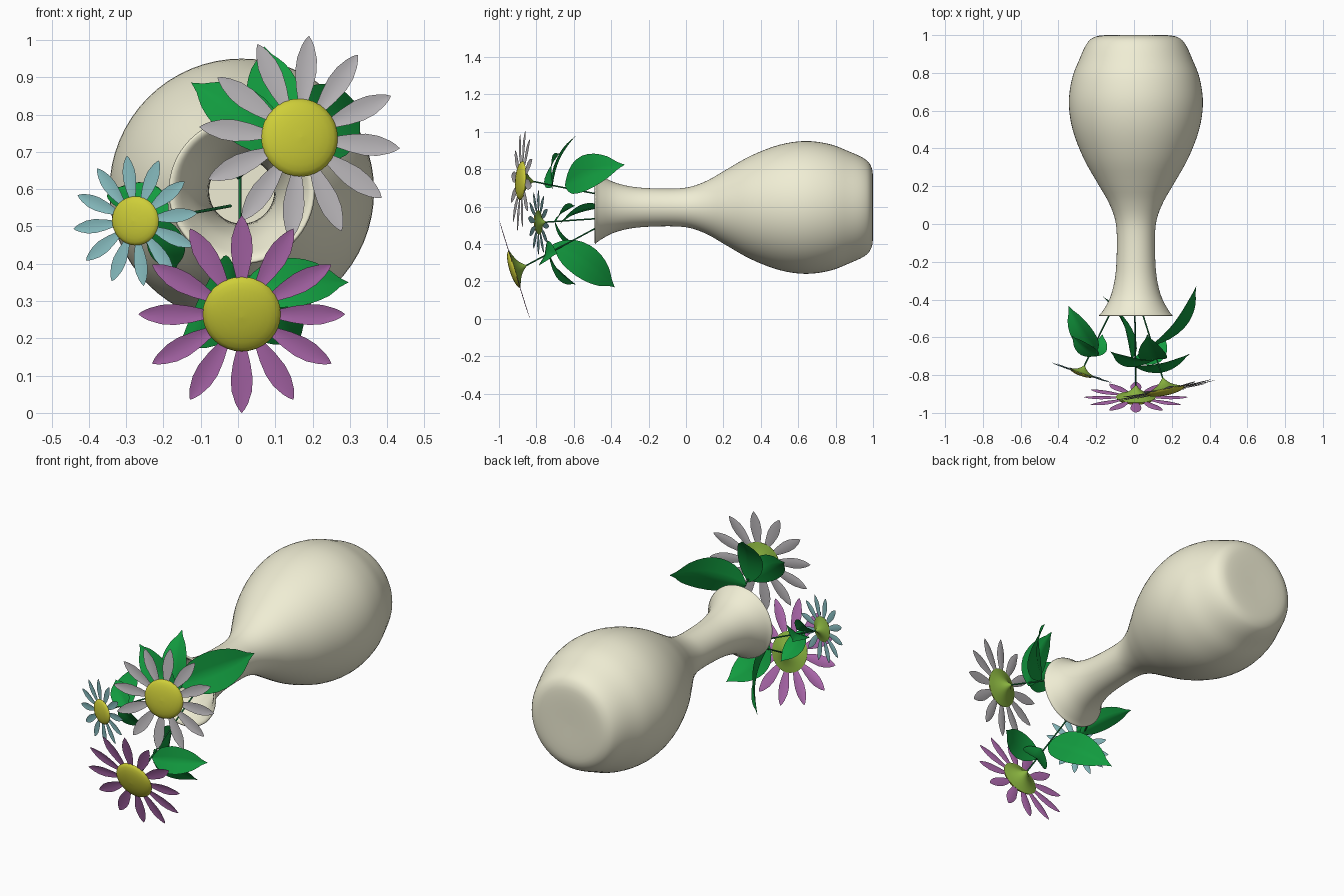
import bpy, math
from mathutils import Vector, Matrix

if "Cube" in bpy.data.objects:
    bpy.data.objects.remove(bpy.data.objects["Cube"])


def mat(name, r, g, b):
    m = bpy.data.materials.new(name)
    m.diffuse_color = (r, g, b, 1)
    m.use_nodes = True
    m.node_tree.nodes["Principled BSDF"].inputs["Base Color"].default_value = m.diffuse_color
    return m


CREAM = mat("cream", 0.87, 0.85, 0.66)
GREEN = mat("leaf_green", 0.006, 0.33, 0.05)
STEM = mat("stem_green", 0.01, 0.2, 0.05)
YELLOW = mat("yellow", 0.62, 0.62, 0.04)
LIME = mat("lime", 0.25, 0.45, 0.05)
PINK = mat("pink", 0.48, 0.16, 0.48)
WHITE = mat("white", 0.52, 0.5, 0.52)
BLUE = mat("blue", 0.25, 0.52, 0.54)


def build(name, verts, faces, m, matrix=Matrix()):
    me = bpy.data.meshes.new(name)
    me.from_pydata([tuple(v) for v in verts], [], faces)
    me.validate()
    me.materials.append(m)
    me.shade_smooth()
    ob = bpy.data.objects.new(name, me)
    ob.matrix_world = matrix
    bpy.context.collection.objects.link(ob)
    return ob


def frame(origin, x, y, z):
    return Matrix.Translation(origin) @ Matrix((x, y, z)).transposed().to_4x4()


def smooth(pts, n):
    """Catmull-Rom resampling of a 2D profile."""
    p = [Vector(q) for q in pts]
    p = [2 * p[0] - p[1]] + p + [2 * p[-1] - p[-2]]
    out = []
    for i in range(1, len(p) - 2):
        a, b, c, d = p[i - 1:i + 3]
        for k in range(n):
            t = k / n
            out.append(0.5 * (2 * b + (c - a) * t + (2 * a - 5 * b + 4 * c - d) * t * t
                              + (3 * b - a - 3 * c + d) * t ** 3))
    return out + [p[-2]]


def lathe(name, prof, seg, m, matrix):
    """Revolve (radius, height) points around local z."""
    verts, faces = [], []
    for r, h in prof:
        for s in range(seg):
            a = 2 * math.pi * s / seg
            verts.append((max(r, 1e-4) * math.cos(a), max(r, 1e-4) * math.sin(a), h))
    for i in range(len(prof) - 1):
        for s in range(seg):
            t = (s + 1) % seg
            faces.append((i * seg + s, i * seg + t, (i + 1) * seg + t, (i + 1) * seg + s))
    return build(name, verts, faces, m, matrix)


# Vase lying on its side, mouth toward -y (local z runs along -y)
outer = smooth([(0, -1.0), (0.16, -1.0), (0.225, -0.987), (0.263, -0.95), (0.3, -0.87),
                (0.338, -0.77), (0.355, -0.64), (0.335, -0.5), (0.278, -0.35), (0.205, -0.22),
                (0.147, -0.12), (0.112, -0.03), (0.101, 0.06), (0.103, 0.2), (0.113, 0.3),
                (0.137, 0.39), (0.175, 0.46), (0.196, 0.485)], 4)
inner = [Vector((max(r - 0.013, 0), max(h, -0.985))) for r, h in reversed(outer[4:-1])]
vase_frame = frame((0.01, 0, 0.595), Vector((1, 0, 0)), Vector((0, 0, 1)), Vector((0, -1, 0)))
vase = lathe("vase", outer + [Vector((0.19, 0.488))] + inner + [Vector((0, -0.985))],
             64, CREAM, vase_frame)


def stem(name, pts):
    cu = bpy.data.curves.new(name, "CURVE")
    cu.dimensions = "3D"
    cu.bevel_depth = 0.004
    cu.bevel_resolution = 2
    cu.use_fill_caps = True
    sp = cu.splines.new("POLY")
    sp.points.add(len(pts) - 1)
    for p, q in zip(sp.points, pts):
        p.co = (*q, 1)
    cu.materials.append(STEM)
    ob = bpy.data.objects.new(name, cu)
    bpy.context.collection.objects.link(ob)


def flower(name, center, normal, R, disc, start, m, root):
    z = Vector(normal).normalized()
    x = Vector((0, 0, 1)).cross(z).normalized()
    F = frame(Vector(center), x, z.cross(x), z)
    # Ring of twelve pointed petals
    shape = [(0.2, 0.04), (0.36, 0.052), (0.5, 0.085), (0.65, 0.106), (0.78, 0.098),
             (0.9, 0.062), (0.96, 0.032), (1.0, 0.002)]
    verts, faces = [], []
    for k in range(12):
        rot = Matrix.Rotation(math.radians(start + 30 * k), 3, "Z")
        o = len(verts)
        for r, w in shape:
            for c in (-1, -0.5, 0, 0.5, 1):
                verts.append(rot @ Vector((r * R, c * w * R, (0.12 * w * c * c + 0.004) * R)))
        for i in range(len(shape) - 1):
            for j in range(4):
                a = o + i * 5 + j
                faces.append((a, a + 5, a + 6, a + 1))
    build(name + "_petals", verts, faces, m, F)
    # Domed yellow centre with a flared green cup behind
    dome = [(disc * math.cos(i * math.pi / 12), 0.28 * disc * math.sin(i * math.pi / 12))
            for i in range(7)]
    lathe(name + "_center", dome, 32, YELLOW, F)
    cup = smooth([(0.03, -0.62), (0.12, -0.5), (0.32, -0.3), (0.65, -0.12), (1, 0)], 3)
    lathe(name + "_cup", [v * disc for v in cup], 32, LIME, F)
    stem(name + "_stem", [F @ Vector((0, 0, -0.58 * disc))] + root)


flower("pink_flower", (0.01, -0.915, 0.265), (0, -0.955, -0.297), 0.277, 0.105, 90, PINK,
       [(0.005, -0.5, 0.475), (0.005, -0.18, 0.64)])
flower("white_flower", (0.165, -0.878, 0.738), (0.2, -0.97, 0.06), 0.275, 0.105, 84, WHITE,
       [(0.1, -0.65, 0.70), (0.05, -0.49, 0.67), (0.0, -0.28, 0.63)])
flower("blue_flower", (-0.275, -0.787, 0.515), (-0.316, -0.95, -0.04), 0.176, 0.066, 97, BLUE,
       [(-0.13, -0.48, 0.535), (-0.02, -0.22, 0.555)])


def leaf(name, base, tip, normal, width):
    """Folded pointed leaf; normal is made perpendicular to the base-tip line."""
    d = Vector(tip) - Vector(base)
    L = d.length
    x = d.normalized()
    z = Vector(normal)
    z = (z - x * z.dot(x)).normalized()
    prof = smooth([(0, 0.02), (0.07, 0.42), (0.2, 0.82), (0.4, 1), (0.6, 0.9),
                   (0.78, 0.6), (0.9, 0.22), (1, 0.0)], 2)
    verts, faces = [], []
    for t, w in prof:
        bow = 0.09 * L * math.sin(math.pi * t)
        for c in (-1, -0.6, -0.25, 0, 0.25, 0.6, 1):
            h = max(w, 0) * width / 2
            verts.append((t * L, c * h, bow + 0.2 * h * abs(c) - 0.05 * L))
    for i in range(len(prof) - 1):
        for j in range(6):
            a = i * 7 + j
            faces.append((a, a + 7, a + 8, a + 1))
    build(name, verts, faces, GREEN, frame(Vector(base), x, z.cross(x), z))


# Leaves grouped by the stem they grow from
leaf("white_leaf_side", (0.10, -0.66, 0.72), (0.345, -0.34, 0.83), (0.75, -0.55, 0.3), 0.21)
leaf("white_leaf_top", (0.12, -0.73, 0.70), (0.07, -0.6, 0.99), (0, -0.9, 0.4), 0.15)
leaf("white_leaf_left", (0.12, -0.73, 0.71), (-0.125, -0.69, 0.89), (0.1, -0.95, 0.25), 0.15)
leaf("pink_leaf_right", (0.01, -0.77, 0.33), (0.30, -0.70, 0.355), (0.2, -0.9, 0.35), 0.14)
leaf("pink_leaf_left", (0.005, -0.70, 0.40), (-0.15, -0.37, 0.17), (0.88, 0.4, 0.15), 0.19)
leaf("pink_leaf_low", (0.01, -0.75, 0.36), (0.17, -0.6, 0.175), (0.15, -0.8, -0.5), 0.16)
leaf("blue_leaf_back", (-0.20, -0.68, 0.52), (-0.35, -0.44, 0.61), (-0.25, -0.45, 0.85), 0.13)
leaf("blue_leaf_outer", (-0.19, -0.70, 0.53), (-0.33, -0.60, 0.61), (-0.3, -0.6, 0.7), 0.10)
leaf("blue_leaf_low", (-0.22, -0.71, 0.52), (-0.165, -0.59, 0.38), (0.2, -0.75, -0.55), 0.10)
